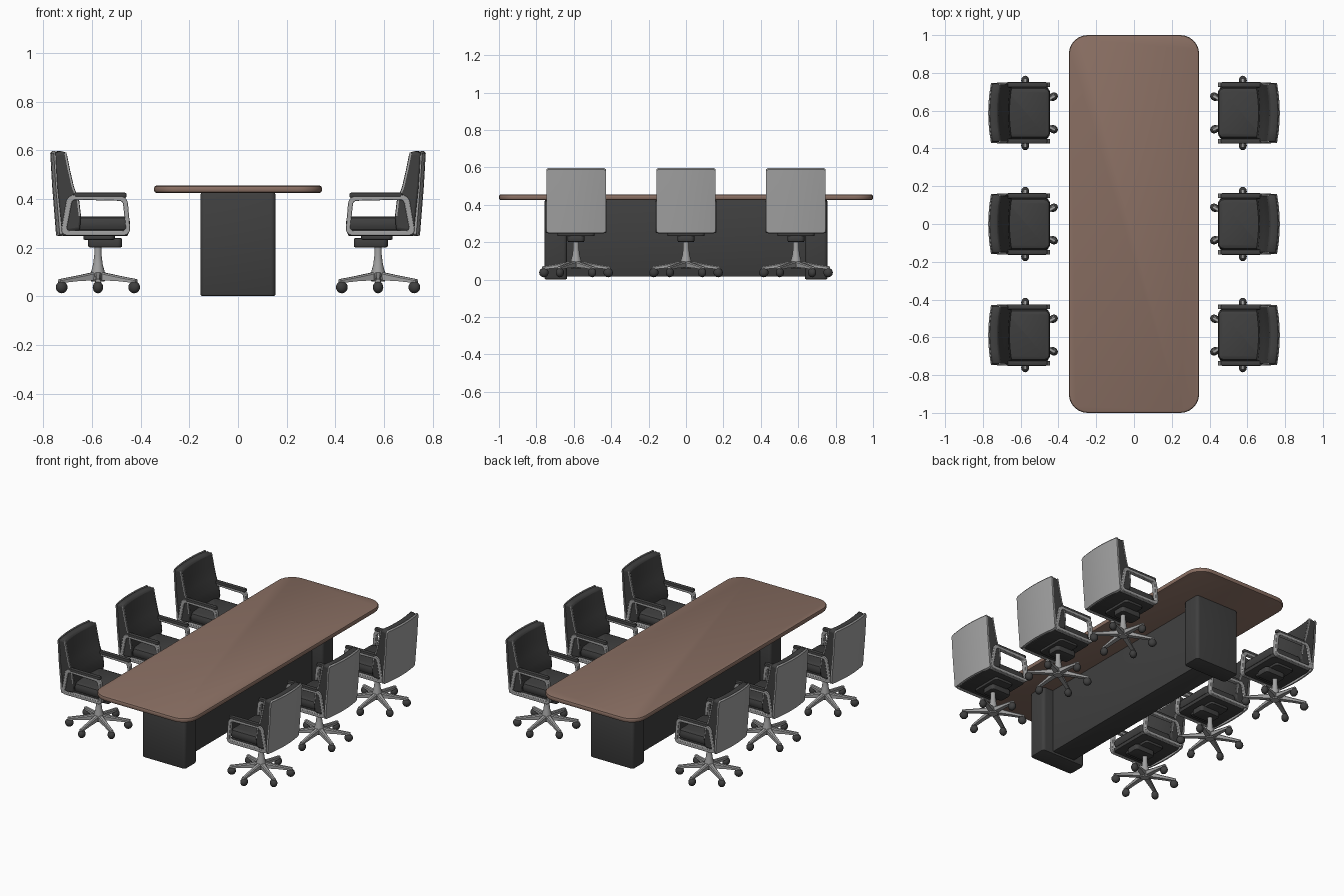
import bpy, bmesh, math
from mathutils import Matrix

if "Cube" in bpy.data.objects:
    bpy.data.objects.remove(bpy.data.objects["Cube"])


def material(name, col):
    m = bpy.data.materials.new(name)
    m.diffuse_color = (*col, 1)
    m.use_nodes = True
    m.node_tree.nodes["Principled BSDF"].inputs["Base Color"].default_value = m.diffuse_color
    return m


WOOD = material("brown wood", (0.255, 0.16, 0.125))
BLACK = material("charcoal", (0.05, 0.05, 0.05))
METAL = material("grey metal", (0.36, 0.36, 0.36))


def finish(bm, name, mat, angle=40):
    bmesh.ops.recalc_face_normals(bm, faces=bm.faces)
    me = bpy.data.meshes.new(name)
    bm.to_mesh(me)
    bm.free()
    me.materials.append(mat)
    ob = bpy.data.objects.new(name, me)
    bpy.context.collection.objects.link(ob)
    bpy.ops.object.select_all(action='DESELECT')
    ob.select_set(True)
    bpy.context.view_layer.objects.active = ob
    bpy.ops.object.shade_smooth_by_angle(angle=math.radians(angle))
    return ob


def loft(name, rings, mat, closed=False, bevel=0, angle=40):
    """Skin equal-length point rings; cap the ends or join last to first."""
    bm = bmesh.new()
    vs = [[bm.verts.new(p) for p in r] for r in rings]
    n = len(vs[0])
    pairs = list(zip(vs, vs[1:])) + ([(vs[-1], vs[0])] if closed else [])
    for a, b in pairs:
        for i in range(n):
            j = (i + 1) % n
            bm.faces.new((a[i], a[j], b[j], b[i]))
    if not closed:
        bm.faces.new(vs[0])
        bm.faces.new(vs[-1])
    ob = finish(bm, name, mat, angle)
    if bevel:
        m = ob.modifiers.new("bevel", 'BEVEL')
        m.width, m.segments, m.angle_limit = bevel, 2, math.radians(40)
    return ob


def rounded(pts, r, n=6):
    """Round the corners of a polygon."""
    out = []
    for i, p in enumerate(pts):
        def unit(q):
            d = math.dist(p, q)
            return (q[0] - p[0]) / d, (q[1] - p[1]) / d
        u, v = unit(pts[i - 1]), unit(pts[(i + 1) % len(pts)])
        for k in range(n + 1):
            t = math.pi / 2 * k / n
            a, b = r * (1 - math.sin(t)), r * (1 - math.cos(t))
            out.append((p[0] + u[0] * a + v[0] * b, p[1] + u[1] * a + v[1] * b))
    return out


def slab(name, x, y, z, r, e, mat):
    """Box with plan corner radius r and edge rounding e."""
    rings = []
    for d, h in ((e, z[0]), (.3 * e, z[0] + .3 * e), (0, z[0] + e),
                 (0, z[1] - e), (.3 * e, z[1] - .3 * e), (e, z[1])):
        c = [(x[0] + d, y[0] + d), (x[1] - d, y[0] + d),
             (x[1] - d, y[1] - d), (x[0] + d, y[1] - d)]
        rings.append([(px, py, h) for px, py in rounded(c, max(r - d, .002))])
    return loft(name, rings, mat)


# Table
slab("table_top", (-.345, .345), (-1, 1), (.425, .455), .1, .01, WOOD)
slab("front_pedestal", (-.155, .155), (-.757, -.635), (0, .427), .02, .01, BLACK)
slab("back_pedestal", (-.155, .155), (.635, .757), (0, .427), .02, .01, BLACK)
slab("centre_panel", (-.08, .08), (-.65, .65), (.015, .427), .006, .003, BLACK)

# Chair, built once facing +x
parts = []


def curved_back(name, profile, w, mat, bevel):
    rings = []
    for y in (-1, -.93, -.6, -.3, 0, .3, .6, .93, 1):
        k = .96 if abs(y) == 1 else 1
        rings.append([(px + .015 * y * y, y * w, .425 + (pz - .425) * k)
                      for px, pz in profile])
    parts.append(loft(name, rings, mat, bevel=bevel))


FRONT = [(-.142, .59), (-.128, .52), (-.112, .45), (-.09, .39), (-.083, .33)]
curved_back("back_cushion", [(-.162, .26), (-.182, .45), (-.190, .59), (-.165, .597)]
            + FRONT + [(-.088, .27)], .155, BLACK, .008)
curved_back("back_shell", [(-.160, .247), (-.172, .25), (-.188, .45), (-.196, .588),
                           (-.189, .597), (-.181, .45)], .159, METAL, 0)

# Seat and mechanism
parts.append(slab("seat", (-.11, .132), (-.135, .135), (.265, .328), .03, .022, BLACK))
parts.append(slab("seat_pan", (-.15, .125), (-.14, .14), (.248, .275), .02, .008, BLACK))
parts.append(slab("seat_bracket", (-.06, .07), (-.1, .1), (.232, .252), .02, .006, BLACK))
parts.append(slab("tilt_mechanism", (-.04, .1), (-.045, .045), (.2, .24), .02, .008, BLACK))

# Arm frames, arm pads and trim down the sides of the back
OUT = [(-.155, .25), (.135, .25), (.121, .412), (-.125, .418)]
INN = [(-.13, .27), (.115, .27), (.102, .392), (-.105, .397)]
for s, side in ((-1, "right"), (1, "left")):
    o, i = rounded(OUT, .03), rounded(INN, .014)
    a, b = s * .137, s * .162
    rings = [[(x, y, z) for x, z in loop] for loop, y in ((o, a), (i, a), (i, b), (o, b))]
    parts.append(loft(side + "_arm_frame", rings, METAL, closed=True, bevel=.003))
    parts.append(slab(side + "_arm_pad", (-.1, .118), sorted((s * .135, s * .163)),
                      (.404, .426), .01, .007, BLACK))
    strip = [(x + .012, z) for x, z in FRONT] + [(x + .004, z) for x, z in FRONT[::-1]]
    parts.append(loft(side + "_back_trim",
                      [[(x, s * y, z) for x, z in strip] for y in (.147, .157)], METAL))


# Gas stem and hub
def circle(r, z, n=16):
    return [(r * math.cos(2 * math.pi * k / n), r * math.sin(2 * math.pi * k / n), z)
            for k in range(n)]


parts.append(loft("stem", [circle(r, z) for r, z in (
    (.026, .06), (.033, .068), (.031, .09), (.02, .13), (.015, .17), (.015, .205))], METAL))

# Six legs with casters
for k in range(6):
    rot = Matrix.Rotation(math.radians(30 + 60 * k), 4, 'Z')
    rings = []
    for d, w, z0, z1 in ((.015, .015, .066, .1), (.1, .012, .062, .084), (.183, .01, .054, .07)):
        sec = [(-w, z0), (w, z0), (w, z1 - .006), (w * .6, z1), (-w * .6, z1), (-w, z1 - .006)]
        rings.append([rot @ Matrix.Translation((d, y, z)) @ Matrix().to_translation()
                      for y, z in sec])
    parts.append(loft("leg_%d" % (k + 1), rings, METAL, angle=30))
    bm = bmesh.new()
    bmesh.ops.create_uvsphere(bm, u_segments=16, v_segments=10, radius=.025)
    bm.transform(rot @ Matrix.Translation((.172, 0, .037)) @ Matrix.Diagonal((1, .85, 1, 1)))
    parts.append(finish(bm, "caster_%d" % (k + 1), BLACK))

# Place six chairs: three along each side, facing the table
spots = [(s, y) for s in (-1, 1) for y in (-.588, 0, .588)]
for n, (s, y) in enumerate(spots):
    turn = Matrix.Rotation(0 if s < 0 else math.pi, 4, 'Z')
    m = Matrix.Translation((s * .576, y, 0)) @ turn
    for p in parts:
        ob = p
        if n:
            ob = p.copy()
            bpy.context.collection.objects.link(ob)
            ob.name = "chair_%d_%s" % (n + 1, p.name)
        ob.matrix_world = m
for p in parts:
    p.matrix_world = Matrix.Translation((-.576, -.588, 0))
